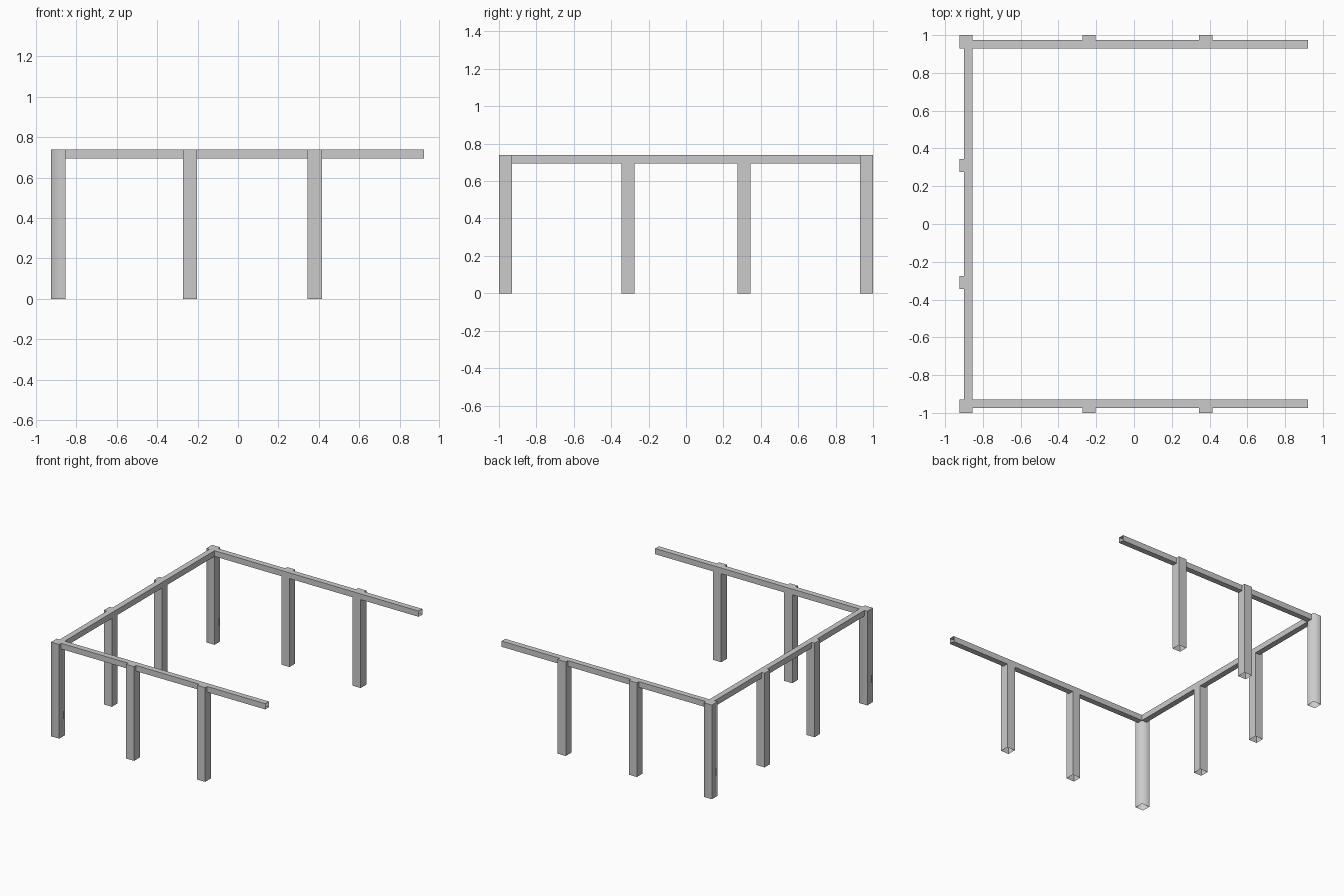
import bpy
import bmesh
from mathutils import Vector

if "Cube" in bpy.data.objects:
    bpy.data.objects.remove(bpy.data.objects["Cube"], do_unlink=True)

# Single flat grey for the whole frame
grey = bpy.data.materials.new("light_grey")
grey.use_nodes = True
colour = (0.6, 0.6, 0.6, 1)
grey.diffuse_color = colour
grey.node_tree.nodes["Principled BSDF"].inputs["Base Color"].default_value = colour

HEIGHT = 0.74
BEAM_BOTTOM = 0.695
POST = 0.07
BEAM = 0.045
LEFT, RIGHT = -0.925, 0.92     # extent in x
INNER_X = LEFT + POST          # inner face of the end row
INNER_Y = 1 - POST             # inner face of the side rows


def tube(name, low, high, open_dirs, soft=False):
    """Box between two corners, left open on the faces pointing along open_dirs."""
    low, high = Vector(low), Vector(high)
    bm = bmesh.new()
    bmesh.ops.create_cube(bm, size=1)
    bm.normal_update()
    ends = [f for f in bm.faces if any(f.normal.dot(Vector(d)) > 0.9 for d in open_dirs)]
    bmesh.ops.delete(bm, geom=ends, context="FACES_ONLY")
    # Soft posts blend across one pair of opposite upright edges
    for e in bm.edges:
        mid = (e.verts[0].co + e.verts[1].co) / 2
        e.smooth = soft and mid.x * mid.y > 0.1
    for f in bm.faces:
        f.smooth = soft
    for v in bm.verts:
        v.co = (low + high) / 2 + v.co * (high - low)
    mesh = bpy.data.meshes.new(name)
    bm.to_mesh(mesh)
    bm.free()
    mesh.materials.append(grey)
    obj = bpy.data.objects.new(name, mesh)
    bpy.context.collection.objects.link(obj)
    return obj


def post(name, x, y, soft=False):
    """Post with its lower corner at x, y and an open foot."""
    tube(name, (x, y, 0), (x + POST, y + POST, HEIGHT), [(0, 0, -1)], soft)


# Both long sides: corner post, two middle posts and a beam on the inner face
for side, sign in (("front", -1), ("back", 1)):
    y = -1 if sign < 0 else INNER_Y
    post(side + "_corner_post", LEFT, y, soft=True)
    for i, x in enumerate((-0.273, 0.345)):
        post(f"{side}_post_{i + 1}", x, y)
    y0, y1 = sorted((sign * INNER_Y, sign * (INNER_Y + BEAM)))
    tube(side + "_beam", (INNER_X, y0, BEAM_BOTTOM), (RIGHT, y1, HEIGHT),
         [(1, 0, 0), (-1, 0, 0)])

# End row: two posts and the joining beam
for i, y in enumerate((-0.31, 0.31)):
    post(f"end_post_{i + 1}", LEFT, y - POST / 2)
tube("end_beam", (INNER_X - BEAM, -INNER_Y, BEAM_BOTTOM), (INNER_X, INNER_Y, HEIGHT),
     [(0, 1, 0), (0, -1, 0)])
